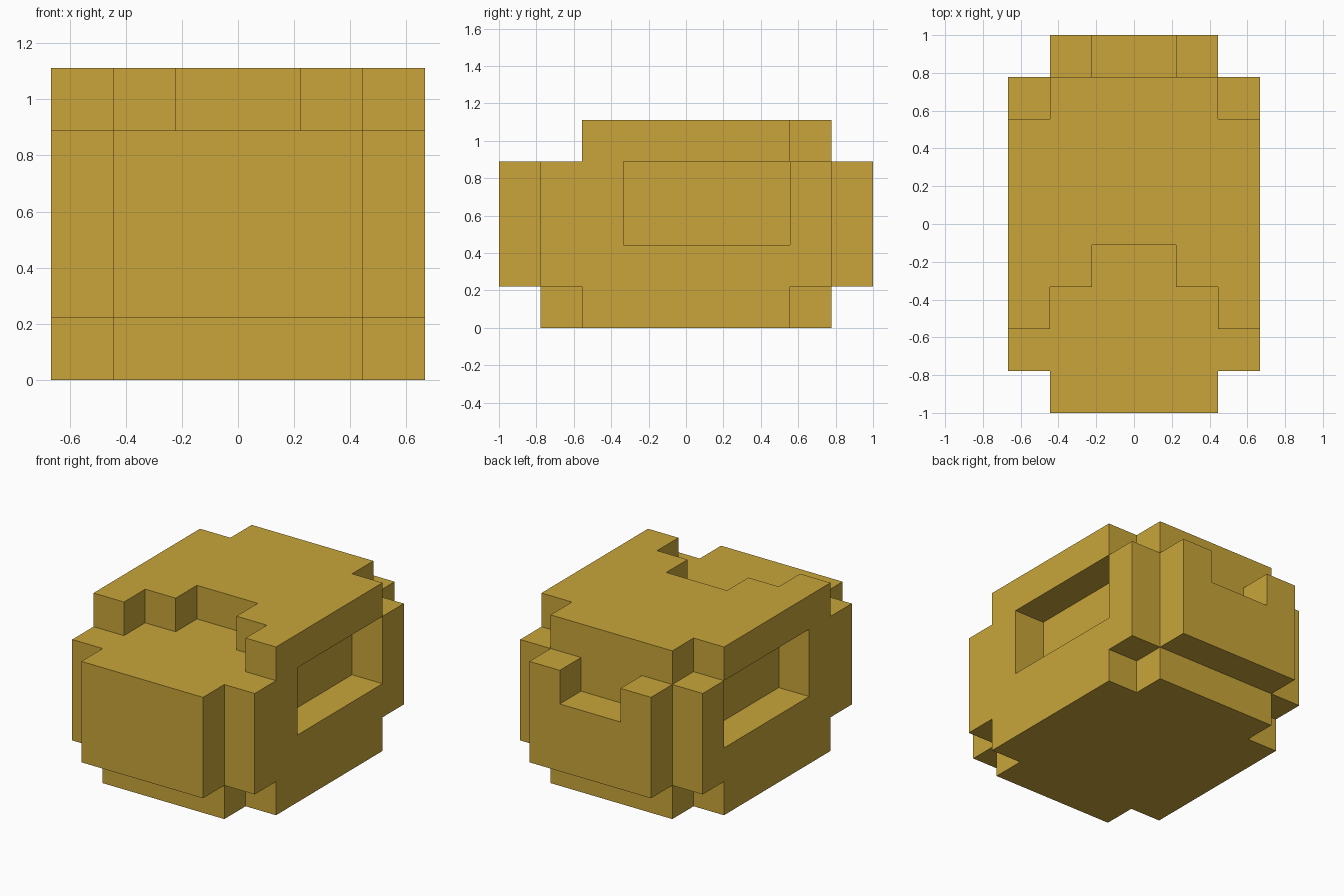
import bpy
import bmesh

cube = bpy.data.objects.get("Cube")
if cube:
    bpy.data.objects.remove(cube, do_unlink=True)

UNIT = 2 / 9  # edge of one block

gold = bpy.data.materials.new("gold")
gold.use_nodes = True
colour = (0.578, 0.376, 0.042, 1)
gold.diffuse_color = colour
gold.node_tree.nodes["Principled BSDF"].inputs["Base Color"].default_value = colour


def slab(name, half, bottom, top):
    """Extrude a half outline (left side, front to back), mirrored in x."""
    outline = half + [(-x, y) for x, y in reversed(half)]
    bm = bmesh.new()
    face = bm.faces.new([bm.verts.new((x * UNIT, y * UNIT, bottom * UNIT))
                         for x, y in outline])
    result = bmesh.ops.extrude_face_region(bm, geom=[face])
    raised = [v for v in result["geom"] if isinstance(v, bmesh.types.BMVert)]
    bmesh.ops.translate(bm, verts=raised, vec=(0, 0, (top - bottom) * UNIT))
    bmesh.ops.recalc_face_normals(bm, faces=bm.faces)
    mesh = bpy.data.meshes.new(name)
    bm.to_mesh(mesh)
    bm.free()
    mesh.materials.append(gold)
    obj = bpy.data.objects.new(name, mesh)
    bpy.context.collection.objects.link(obj)
    return obj


# Outline pieces, in blocks
front = [(2, -4.5), (2, -3.5), (3, -3.5)]
back = [(3, 3.5), (2, 3.5), (2, 4.5)]
side_recess = [(3, -1.5), (2, -1.5), (2, 2.5), (3, 2.5)]
back_notch = [(1, 4.5), (1, 3.5)]
rear_step = [(3, 2.5), (2, 2.5), (2, 3.5)]
stepped_opening = [(1, -0.5), (1, -1.5), (2, -1.5), (2, -2.5), (3, -2.5)]

# Base with cut corners
slab("base", [(2, -3.5), (2, -2.5), (3, -2.5)] + rear_step, 0, 1)
# Body, with recessed sides and a notch at the back
slab("lower_body", front + back, 1, 2)
slab("middle_body", front + side_recess + back, 2, 3)
slab("upper_body", front + side_recess + back + back_notch, 3, 4)
# Roof with a stepped front opening
slab("roof", stepped_opening + rear_step, 4, 5)
